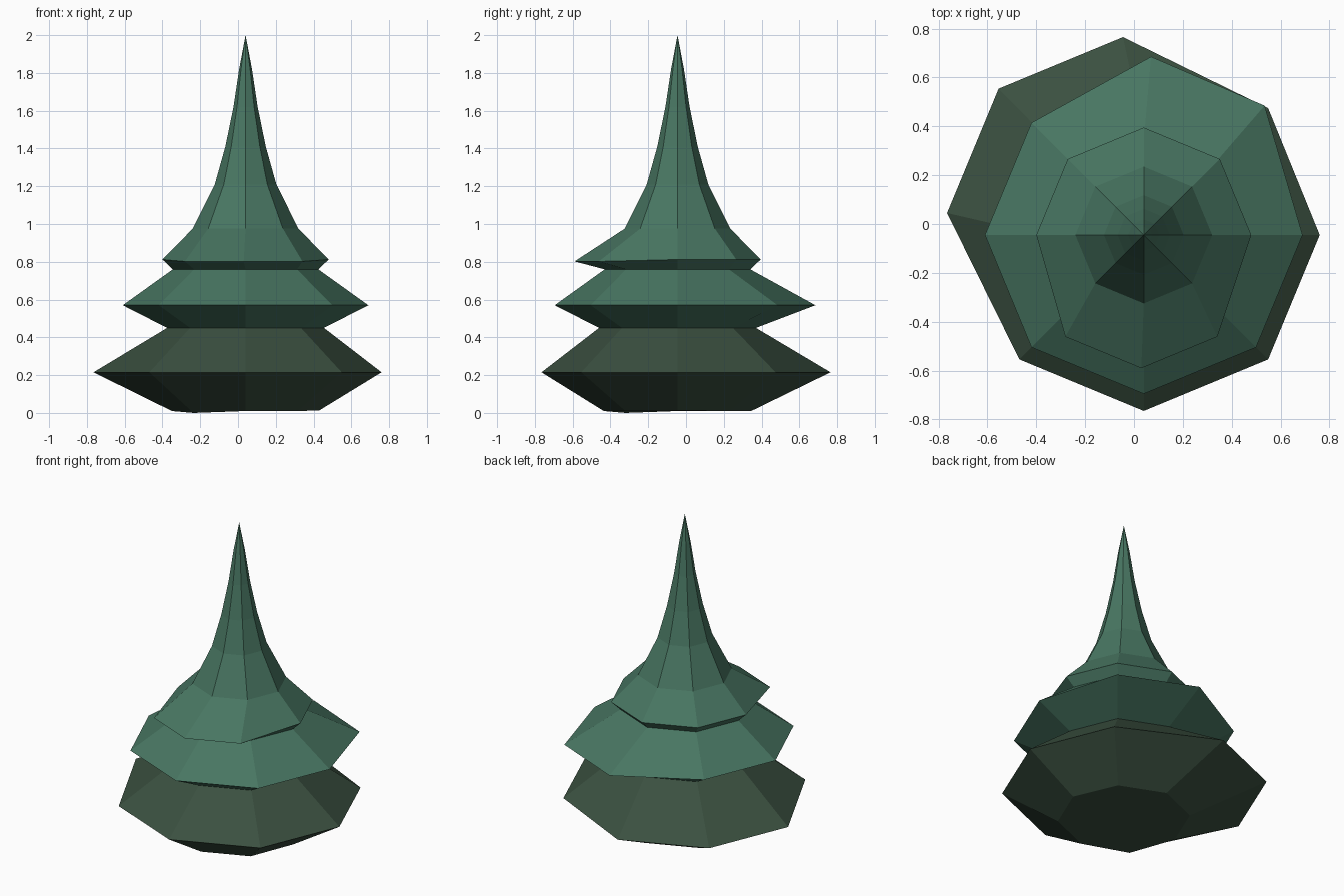
import bpy, bmesh, math

if "Cube" in bpy.data.objects:
    bpy.data.objects.remove(bpy.data.objects["Cube"])

CX, CY, SIDES = 0.04, -0.045, 8


def material(name, rgb):
    m = bpy.data.materials.new(name)
    m.diffuse_color = (*rgb, 1)
    m.use_nodes = True
    m.node_tree.nodes["Principled BSDF"].inputs["Base Color"].default_value = m.diffuse_color
    return m


deep_green = material("deep olive green", (0.043, 0.080, 0.051))
pine_green = material("pine green", (0.065, 0.181, 0.122))


def tier(name, rings, mat, shifts, cap=False):
    """Lathe eight-sided (radius, z) rings; shifts = {(ring, corner): (dx, dy, dz)}."""
    bm = bmesh.new()
    loops = []
    for r, (rad, z) in enumerate(rings):
        loop = []
        for i in range(SIDES if rad else 1):
            a = i * math.tau / SIDES
            dx, dy, dz = shifts.get((r, i), (0, 0, 0))
            loop.append(bm.verts.new((CX + rad * math.cos(a) + dx,
                                      CY + rad * math.sin(a) + dy, z + dz)))
        loops.append(loop)
    for lo, hi in zip(loops, loops[1:]):
        for i in range(SIDES):
            j = (i + 1) % SIDES
            if len(hi) == 1:
                bm.faces.new((lo[i], lo[j], hi[0]))
            else:
                bm.faces.new((lo[i], lo[j], hi[j], hi[i]))
    if cap:
        bm.faces.new(loops[0][::-1])
    mesh = bpy.data.meshes.new(name)
    bm.to_mesh(mesh)
    bm.free()
    mesh.materials.append(mat)
    bpy.context.collection.objects.link(bpy.data.objects.new(name, mesh))


# Lower boughs: back-left corners pulled outward
pull = {(1, i): (-0.085, 0.09, 0) for i in (2, 3, 4)}
tier("lower_boughs", [(0.39, 0.01), (0.72, 0.215), (0.415, 0.45)], deep_green,
     {**pull, (1, 1): (0, 0.01, 0), (0, 5): (0, 0, -0.01), (0, 0): (0, 0, 0.003)}, cap=True)

# Middle boughs: back-right corners pulled outward
tier("middle_boughs", [(0.415, 0.45), (0.65, 0.57), (0.385, 0.76)], pine_green,
     {(1, 2): (0.03, 0.08, 0), (1, 1): (0.035, 0.07, 0)})

# Upper boughs and spire: front corners pulled forward
front = {(1, i): (-0.01, -0.105, -0.01) for i in (5, 6, 7)}
tier("upper_boughs_and_spire",
     [(0.385, 0.76), (0.44, 0.812), (0.28, 0.975), (0.163, 1.21), (0.107, 1.41),
      (0.064, 1.62), (0.034, 1.82), (0, 2.0)], pine_green, front)
